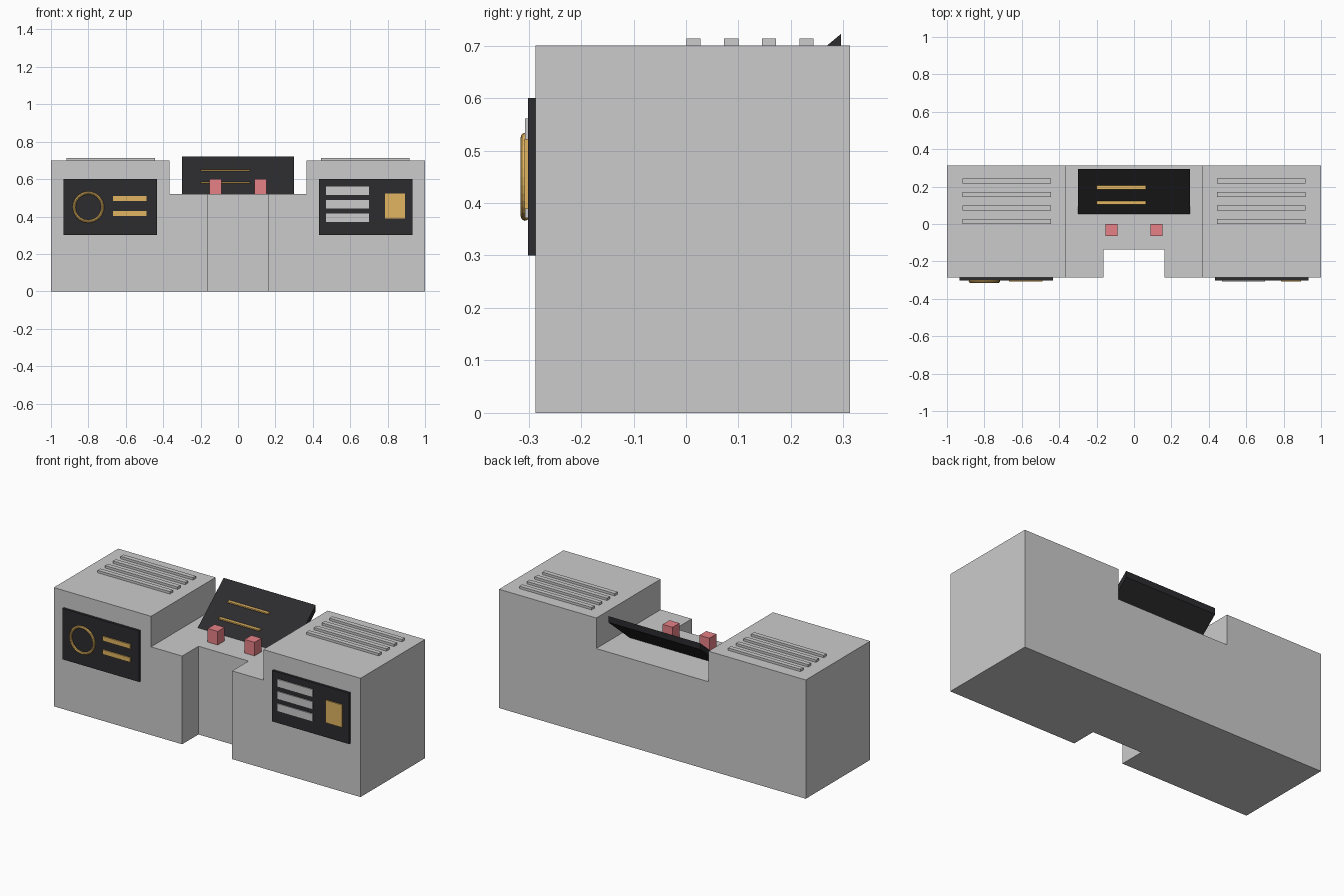
import bpy, bmesh
from math import radians

if "Cube" in bpy.data.objects:
    bpy.data.objects.remove(bpy.data.objects["Cube"])


def material(name, rgb):
    m = bpy.data.materials.new(name)
    m.diffuse_color = (*rgb, 1)
    m.use_nodes = True
    m.node_tree.nodes["Principled BSDF"].inputs["Base Color"].default_value = m.diffuse_color
    return m


DARK = material("dark_panel", (0.025, 0.025, 0.028))
GOLD = material("gold", (0.75, 0.46, 0.12))
RED = material("red", (0.80, 0.22, 0.24))


def box(name, x, y, z, mat=None):
    """Box from (min, max) ranges on each axis."""
    bm = bmesh.new()
    bmesh.ops.create_cube(bm, size=1)
    for v in bm.verts:
        for i, (lo, hi) in enumerate((x, y, z)):
            v.co[i] = (lo + hi) / 2 + v.co[i] * (hi - lo)
    return finish(name, bm, mat)


def extrude(name, pts, step, mat=None):
    """Prism from a closed outline moved along step."""
    bm = bmesh.new()
    face = bm.faces.new([bm.verts.new(p) for p in pts])
    res = bmesh.ops.extrude_face_region(bm, geom=[face], use_keep_orig=True)
    moved = [g for g in res["geom"] if isinstance(g, bmesh.types.BMVert)]
    bmesh.ops.translate(bm, vec=step, verts=moved)
    bmesh.ops.recalc_face_normals(bm, faces=bm.faces)
    return finish(name, bm, mat)


def finish(name, bm, mat):
    me = bpy.data.meshes.new(name)
    bm.to_mesh(me)
    bm.free()
    ob = bpy.data.objects.new(name, me)
    bpy.context.collection.objects.link(ob)
    if mat:
        me.materials.append(mat)
    return ob


FRONT, BACK = -0.287, 0.313

# Console body: stepped outline with a knee recess cut in the front
outline = [(-1, 0), (1, 0), (1, 0.70), (0.366, 0.70), (0.366, 0.52),
           (-0.366, 0.52), (-0.366, 0.70), (-1, 0.70)]
body = extrude("console_body", [(x, FRONT, z) for x, z in outline], (0, BACK - FRONT, 0))
cutter = box("knee_recess_cutter", (-0.163, 0.163), (-0.5, -0.135), (-0.2, 0.9))
cutter.hide_render = True
mod = body.modifiers.new("knee_recess", "BOOLEAN")
mod.operation, mod.object, mod.solver = "DIFFERENCE", cutter, "EXACT"
bpy.context.view_layer.objects.active = body
bpy.ops.object.modifier_apply(modifier=mod.name)
bpy.data.objects.remove(cutter)

# Front panels and roof vent slats on both towers
for side, s in (("left", -1), ("right", 1)):
    cx = 0.684 * s
    box(f"{side}_front_panel", (cx - 0.25, cx + 0.25), (-0.301, FRONT + 0.005), (0.30, 0.60), DARK)
    cx = 0.681 * s
    for i in range(4):
        y = 0.0145 + 0.0717 * i
        box(f"{side}_vent_slat_{i + 1}", (cx - 0.236, cx + 0.236),
            (y - 0.0135, y + 0.0135), (0.695, 0.714))

# Left panel: gold dial ring and two bars
bpy.ops.mesh.primitive_torus_add(location=(-0.80, -0.307, 0.45), rotation=(radians(90), 0, 0),
                                 major_radius=0.076, minor_radius=0.008,
                                 major_segments=32, minor_segments=8)
ring = bpy.context.object
ring.name = "dial_ring"
ring.data.materials.append(GOLD)
for i, z in enumerate((0.496, 0.417)):
    box(f"left_panel_bar_{i + 1}", (-0.668, -0.488), (-0.308, -0.299), (z - 0.0135, z + 0.0135), GOLD)

# Right panel: three grey bars and a gold key plate
for i, z in enumerate((0.538, 0.466, 0.394)):
    box(f"right_panel_bar_{i + 1}", (0.47, 0.70), (-0.307, -0.299), (z - 0.023, z + 0.023))
box("key_plate", (0.785, 0.893), (-0.308, -0.299), (0.389, 0.522), GOLD)

# Sloped centre screen with two readout strips
screen = [(0.048, 0.515), (0.295, 0.722), (0.295, 0.685), (0.092, 0.515)]
extrude("centre_screen", [(-0.30, y, z) for y, z in screen], (0.60, 0, 0), DARK)
for i, (y, z) in enumerate(((0.195, 0.648), (0.113, 0.581))):
    box(f"screen_strip_{i + 1}", (-0.20, 0.064), (y - 0.01, y + 0.01), (z - 0.004, z + 0.004), GOLD)

# Red buttons on the desk
for side, x in (("left", -0.12), ("right", 0.12)):
    box(f"{side}_button", (x - 0.0325, x + 0.0325), (-0.064, 0.0), (0.515, 0.60), RED)
